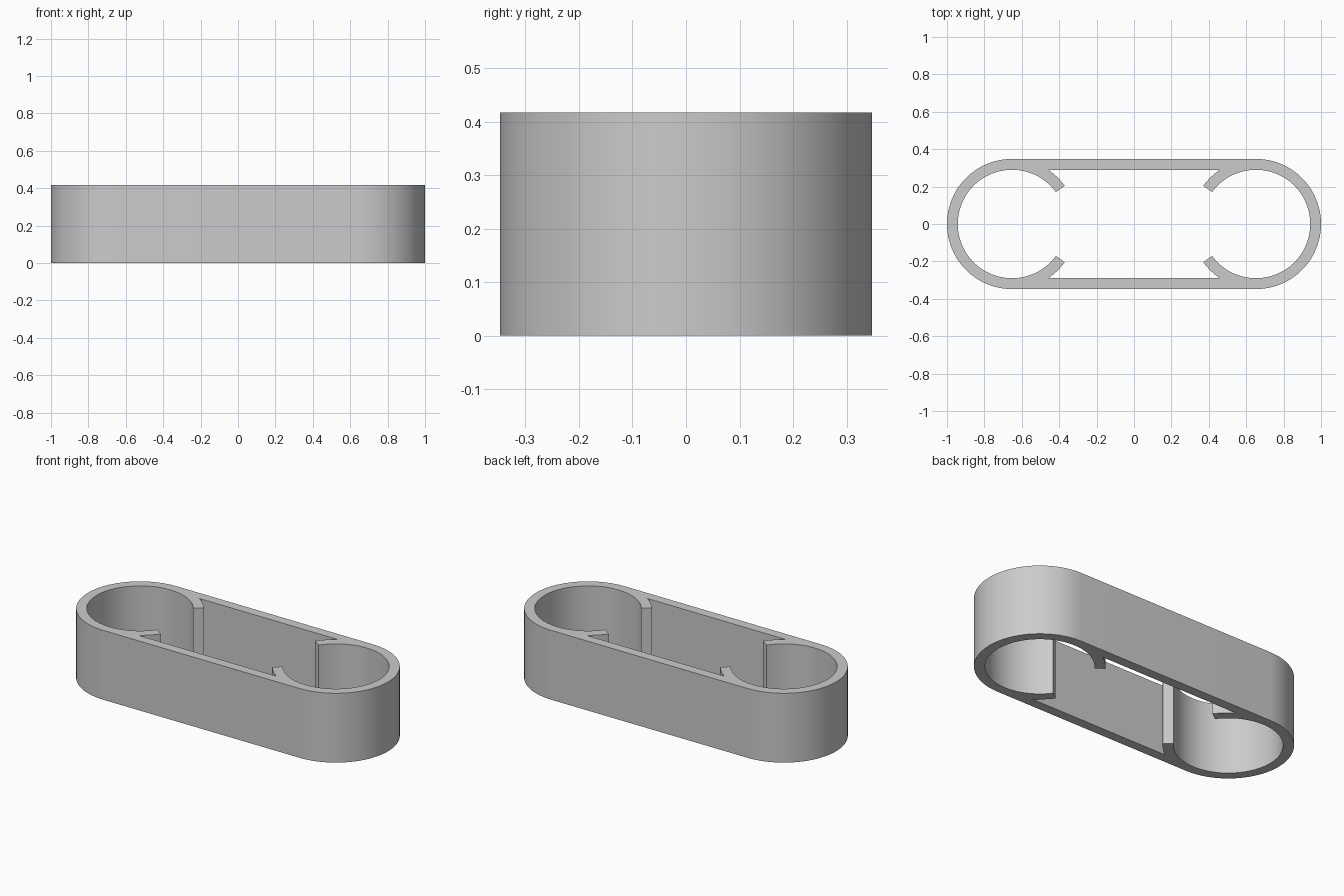
import bpy, bmesh
from math import radians, degrees, asin, cos, sin
from mathutils import Vector

cube = bpy.data.objects.get("Cube")
if cube:
    bpy.data.objects.remove(cube, do_unlink=True)

HEIGHT = 0.417
OUTER, INNER = 0.348, 0.29        # wall radii
CX = 1 - OUTER                    # end circle centres at +-CX
TIP = 36                          # angle where the clip arms end
ROOT = degrees(asin(INNER / OUTER))  # angle where an arm meets the straight wall


def arc(radius, start, end, steps):
    """Points on an arc around the +x end circle, in degrees."""
    angles = [radians(start + (end - start) * i / steps) for i in range(steps + 1)]
    return [Vector((CX + radius * cos(a), radius * sin(a), 0)) for a in angles]


def both_ends(half):
    """Add the same outline turned half way round, for the other end."""
    return half + [Vector((-p.x, -p.y, 0)) for p in half]


# Outer stadium outline
outside = both_ends(arc(OUTER, -90, 90, 48))

# Inner outline: arm back, arm tip, round socket, arm tip, arm back
inside = both_ends(arc(OUTER, ROOT - 180, TIP - 180, 8)
                   + arc(INNER, TIP - 180, 180 - TIP, 80)
                   + arc(OUTER, 180 - TIP, 180 - ROOT, 8))

# Fill between the outlines and raise the wall
bm = bmesh.new()
edges = []
for loop in (outside, inside):
    verts = [bm.verts.new(p) for p in loop]
    edges += [bm.edges.new((v, verts[i - 1])) for i, v in enumerate(verts)]
bmesh.ops.triangle_fill(bm, edges=edges, use_beauty=True, use_dissolve=False)
raised = bmesh.ops.extrude_face_region(bm, geom=bm.faces[:], use_keep_orig=True)
top = [g for g in raised["geom"] if isinstance(g, bmesh.types.BMVert)]
bmesh.ops.translate(bm, verts=top, vec=(0, 0, HEIGHT))
bmesh.ops.recalc_face_normals(bm, faces=bm.faces[:])

mesh = bpy.data.meshes.new("double_clip_body")
bm.to_mesh(mesh)
bm.free()
body = bpy.data.objects.new("double_clip_body", mesh)
bpy.context.collection.objects.link(body)

# Plain grey plastic
grey = bpy.data.materials.new("light_grey")
grey.use_nodes = True
colour = (0.6, 0.6, 0.6, 1)
grey.diffuse_color = colour
grey.node_tree.nodes["Principled BSDF"].inputs["Base Color"].default_value = colour
mesh.materials.append(grey)

bpy.ops.object.select_all(action='DESELECT')
body.select_set(True)
bpy.context.view_layer.objects.active = body
bpy.ops.object.shade_smooth_by_angle(angle=radians(30))
